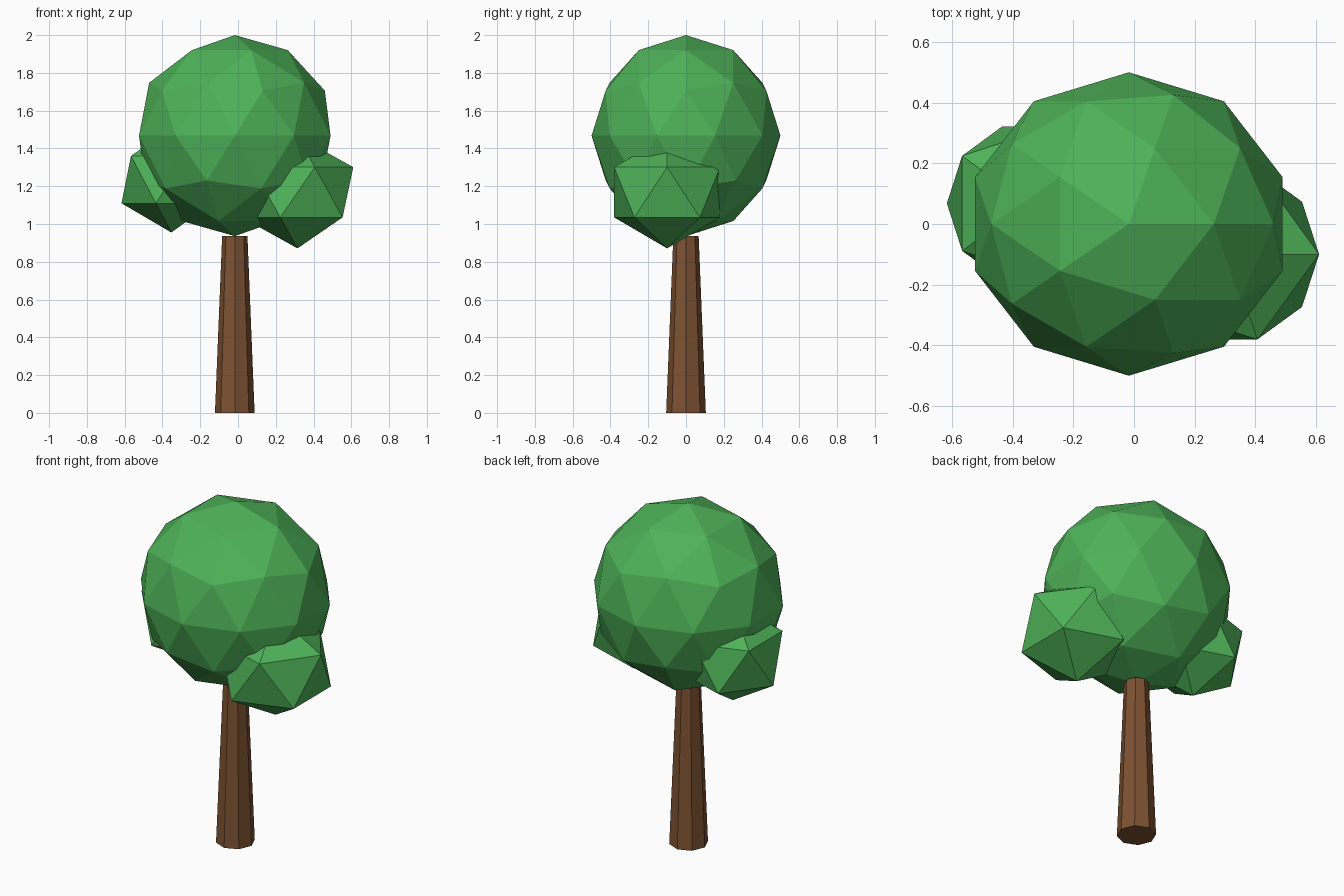
import bpy

cube = bpy.data.objects.get("Cube")
if cube:
    bpy.data.objects.remove(cube, do_unlink=True)


def make_material(name, rgb):
    mat = bpy.data.materials.new(name)
    mat.use_nodes = True
    color = (*rgb, 1.0)
    mat.diffuse_color = color
    bsdf = mat.node_tree.nodes["Principled BSDF"]
    bsdf.inputs["Base Color"].default_value = color
    bsdf.inputs["Roughness"].default_value = 0.9
    return mat


leaf_green = make_material("leaf green", (0.076, 0.445, 0.098))
bark_brown = make_material("bark brown", (0.205, 0.084, 0.032))


def finish(name, mat):
    obj = bpy.context.object
    obj.name = obj.data.name = name
    obj.data.materials.append(mat)
    bpy.ops.object.shade_flat()
    return obj


def foliage(name, subdivisions, center, radii):
    """Faceted leaf ball, stretched to its three radii."""
    bpy.ops.mesh.primitive_ico_sphere_add(subdivisions=subdivisions, radius=1, location=center)
    obj = finish(name, leaf_green)
    obj.scale = radii
    bpy.ops.object.transform_apply(location=False, rotation=False, scale=True)


AXIS_X = -0.017      # the trunk and crown stand slightly off centre
TRUNK_TOP = 0.936

# Tapered eight-sided trunk
bpy.ops.mesh.primitive_cone_add(vertices=8, radius1=0.105, radius2=0.067, depth=TRUNK_TOP,
                                location=(AXIS_X, 0, TRUNK_TOP / 2))
finish("trunk", bark_brown)

# Large crown and two smaller side clumps
foliage("crown", 2, (AXIS_X, 0, 1.468), (0.533, 0.5, 0.532))
foliage("left_leaf_clump", 1, (0.315, -0.1, 1.168), (0.33, 0.33, 0.297))
foliage("right_leaf_clump", 1, (-0.353, 0.068, 1.235), (0.295, 0.298, 0.28))
